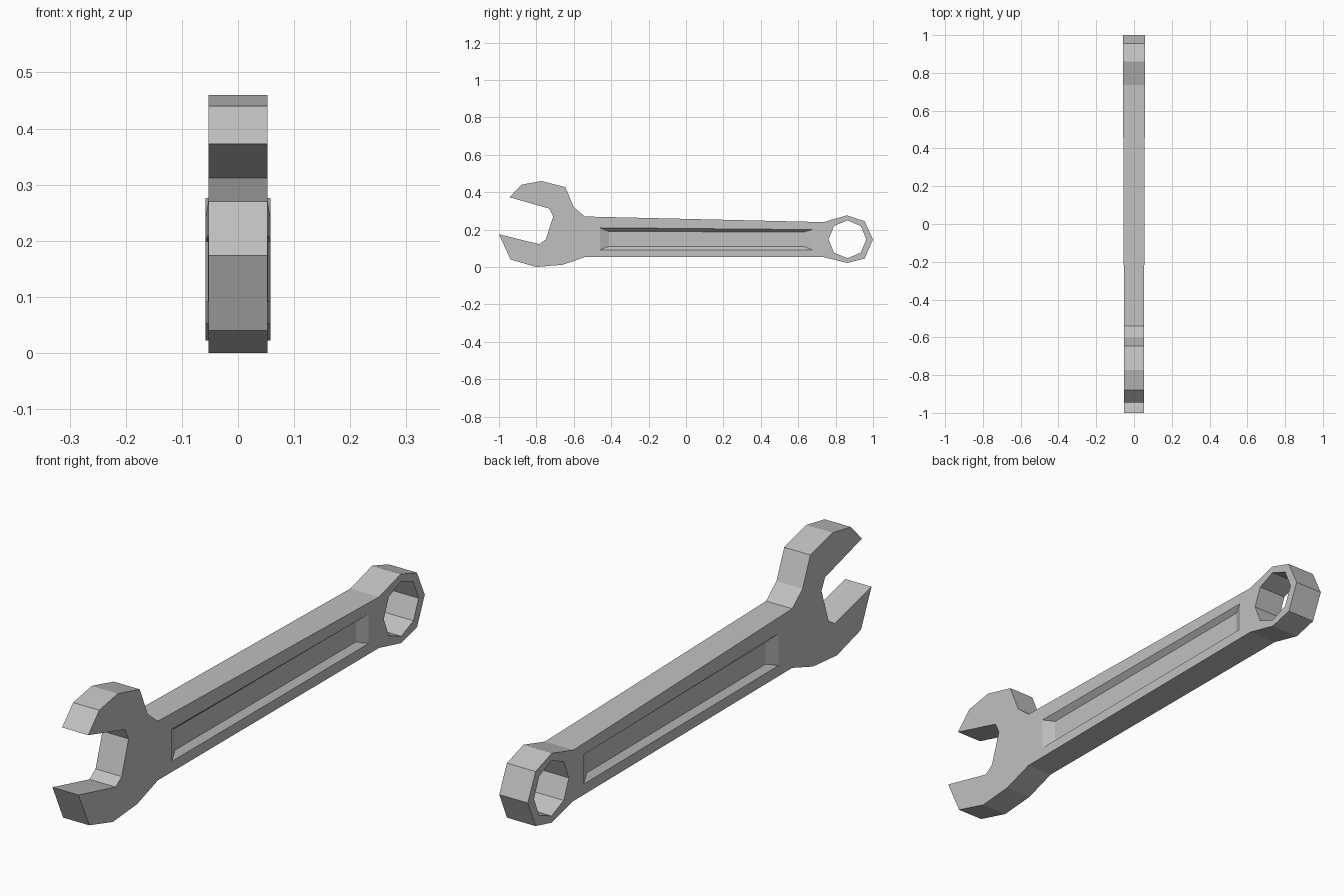
import bpy
import bmesh
import math

default_cube = bpy.data.objects.get("Cube")
if default_cube:
    bpy.data.objects.remove(default_cube, do_unlink=True)

# Material
steel = bpy.data.materials.new("steel grey")
steel.use_nodes = True
colour = (0.53, 0.53, 0.53, 1)
steel.diffuse_color = colour
steel.node_tree.nodes["Principled BSDF"].inputs["Base Color"].default_value = colour

# Side profiles as (y, z)
handle = [(-0.54, 0.27), (-0.54, 0.053), (0.735, 0.053), (0.735, 0.24)]
jaw = [(-0.66, 0.012), (-0.80, 0.0), (-0.938, 0.04), (-1.0, 0.175),
       (-0.785, 0.122), (-0.75, 0.147), (-0.71, 0.27), (-0.73, 0.312),
       (-0.944, 0.373), (-0.88, 0.44), (-0.773, 0.46), (-0.645, 0.427), (-0.60, 0.32)]
ring = [(0.86, 0.276), (0.955, 0.245), (1.0, 0.147), (0.955, 0.045), (0.863, 0.022)]
groove_rim = [(-0.46, 0.21), (-0.46, 0.092), (0.675, 0.092), (0.675, 0.20)]
groove_floor = [(-0.413, 0.19), (-0.413, 0.11), (0.63, 0.11), (0.63, 0.187)]
hole = [(0.863 + 0.101 * math.cos(math.radians(a)), 0.148 + 0.101 * math.sin(math.radians(a)))
        for a in range(135, -225, -45)]

bm = bmesh.new()


def half_width(y):
    """The handle thickens evenly from the jaw to the ring."""
    t = min(max((y + 0.54) / 1.275, 0), 1)
    return 0.053 + 0.005 * t


def points(profile, depth=0):
    return [bm.verts.new((half_width(y) - depth, y, z)) for y, z in profile]


def band(outer, inner):
    """Four-sided band of faces between two closed loops."""
    for i in range(len(outer)):
        j = (i + 1) % len(outer)
        bm.faces.new((outer[i], outer[j], inner[j], inner[i]))


handle_v = points(handle)

# Open jaw
bm.faces.new([handle_v[0], handle_v[1]] + points(jaw))

# Handle with sunken groove
rim_v = points(groove_rim)
floor_v = points(groove_floor, 0.02)
band(handle_v, rim_v)
band(rim_v, floor_v)
bm.faces.new(floor_v)

# Ring end around its eight-sided hole
ring_v = [handle_v[3]] + points(ring) + [handle_v[2]]
hole_v = points(hole)
for i in range(6):
    bm.faces.new((ring_v[i], ring_v[i + 1], hole_v[i + 1], hole_v[i]))
bm.faces.new((ring_v[6], ring_v[0], hole_v[0], hole_v[7], hole_v[6]))

# Side walls down to the middle plane, then the mirrored half
border = [e for e in bm.edges if len(e.link_faces) == 1]
walls = bmesh.ops.extrude_edge_only(bm, edges=border)
for element in walls["geom"]:
    if isinstance(element, bmesh.types.BMVert):
        element.co.x = 0
bmesh.ops.mirror(bm, geom=bm.verts[:] + bm.edges[:] + bm.faces[:], axis='X', merge_dist=0.0001)
bmesh.ops.recalc_face_normals(bm, faces=bm.faces[:])

mesh = bpy.data.meshes.new("spanner_body")
bm.to_mesh(mesh)
bm.free()
mesh.materials.append(steel)
bpy.context.collection.objects.link(bpy.data.objects.new("spanner_body", mesh))
